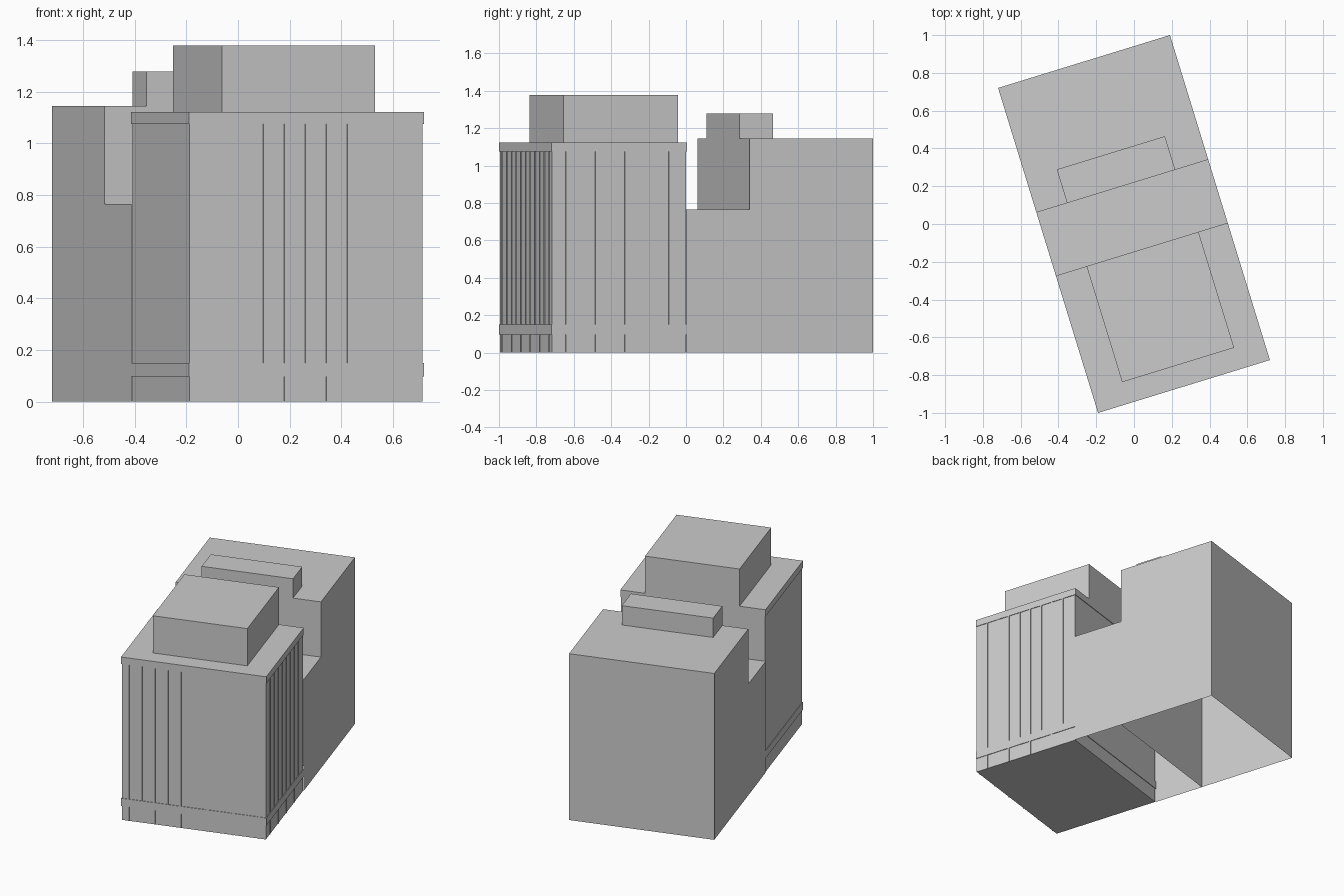
import bpy, bmesh, math
from mathutils import Matrix

if "Cube" in bpy.data.objects:
    bpy.data.objects.remove(bpy.data.objects["Cube"])

# The whole complex is laid out square, then turned about z
TURN = Matrix.Rotation(math.radians(17.1), 4, 'Z')
LIP = 0.004                      # how far bands and fins stand off the wall

grey = bpy.data.materials.new("concrete_grey")
grey.diffuse_color = (0.6, 0.6, 0.6, 1)
grey.use_nodes = True
grey.node_tree.nodes["Principled BSDF"].inputs["Base Color"].default_value = grey.diffuse_color


def add_box(bm, x0, x1, y0, y1, z0, z1):
    m = Matrix.Translation(((x0 + x1) / 2, (y0 + y1) / 2, (z0 + z1) / 2)) @ \
        Matrix.Diagonal((x1 - x0, y1 - y0, z1 - z0, 1))
    bmesh.ops.create_cube(bm, size=1, matrix=m)


def build(name, boxes, skip=()):
    """Make one object from boxes; skip lists face directions left open."""
    bm = bmesh.new()
    for b in boxes:
        add_box(bm, *b)
    bm.normal_update()
    dirs = {'bottom': (0, 0, -1), 'front': (0, -1, 0), 'back': (0, 1, 0)}
    gone = [f for f in bm.faces
            if any(sum(a * b for a, b in zip(f.normal, dirs[s])) > 0.9 for s in skip)]
    if gone:
        bmesh.ops.delete(bm, geom=gone, context='FACES')
    bm.transform(TURN)
    me = bpy.data.meshes.new(name)
    bm.to_mesh(me)
    bm.free()
    me.materials.append(grey)
    ob = bpy.data.objects.new(name, me)
    bpy.context.collection.objects.link(ob)
    return ob


W, FRONT, SPLIT, REAR, BACK = 0.476, -0.90, -0.14, 0.21, 0.90
wx, wy = W - LIP, FRONT + LIP    # recessed wall planes of the tower

# Tower at the front with its two projecting bands
build("tower", [(-wx, wx, wy, SPLIT - LIP, 0, 1.12)])
build("tower_bands", [(-W, W, FRONT, SPLIT, 0.098, 0.15),
                      (-W, W, FRONT, SPLIT, 1.075, 1.122)])

# Thin vertical fins on the front and right walls, every other one at the base
fins = []
T = 0.004
for k in range(-5, 6):
    x = 0.0853 * k
    fins.append((x - T, x + T, FRONT, wy, 0.15, 1.075))
    if k % 2:
        fins.append((x - T, x + T, FRONT, wy, 0, 0.098))
for k in range(8):
    y = -0.238 - 0.0823 * k
    fins.append((wx, W, y - T, y + T, 0.15, 1.075))
    if k % 2:
        fins.append((wx, W, y - T, y + T, 0, 0.098))
build("wall_fins", fins)

# Low link and rear block, both open underneath
build("link", [(-W, W, SPLIT - LIP, REAR, 0, 0.765)], ('bottom', 'front', 'back'))
build("rear_block", [(-W, W, REAR, BACK, 0, 1.145)], ('bottom',))

# Roof-top plant rooms
build("tower_roof_room", [(-0.306, 0.314, -0.782, SPLIT, 1.122, 1.378)], ('bottom',))
build("rear_roof_room", [(-0.306, 0.293, REAR, 0.396, 1.145, 1.278)], ('bottom',))
